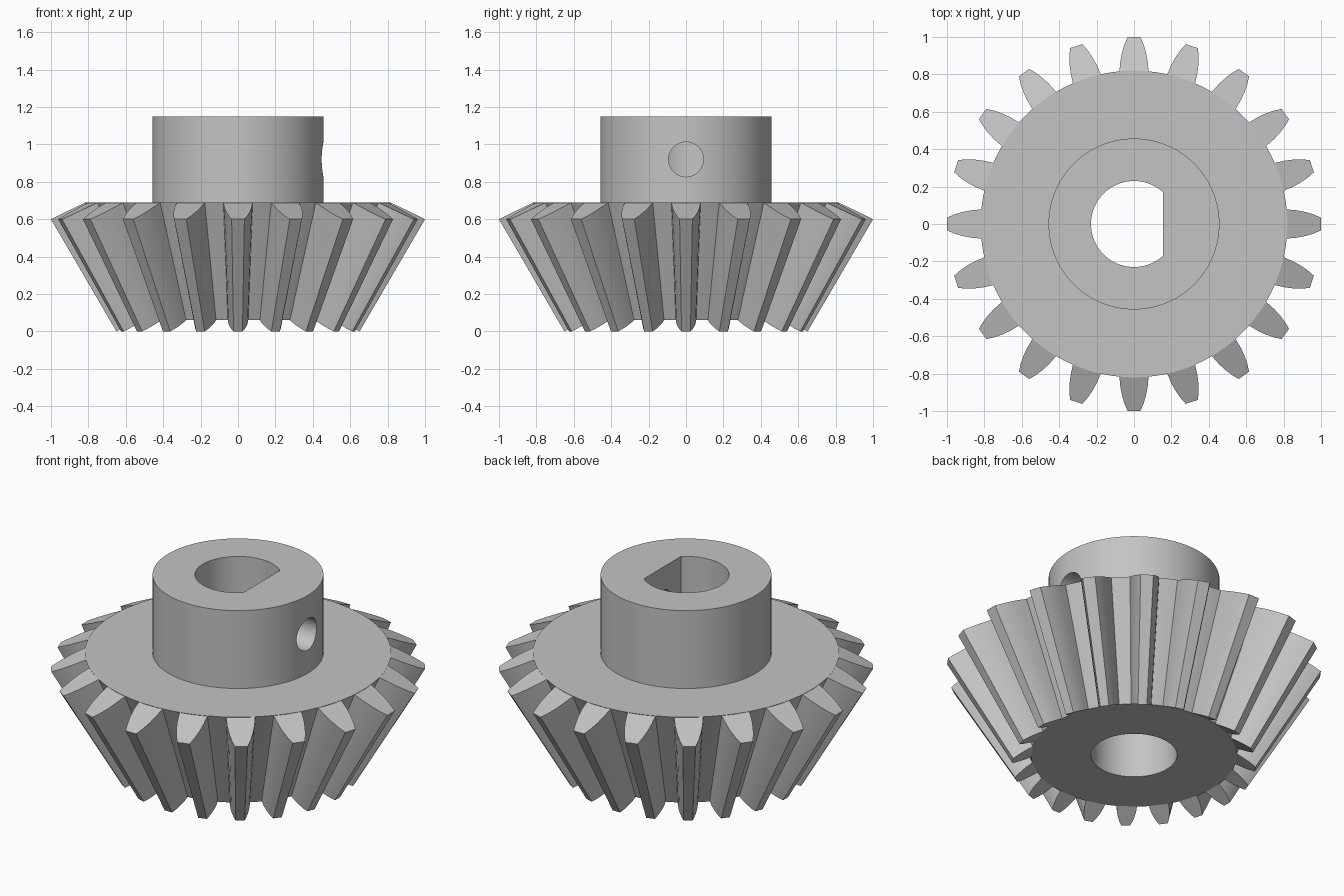
import bpy, bmesh, math
from mathutils import Vector, Matrix

if "Cube" in bpy.data.objects:
    bpy.data.objects.remove(bpy.data.objects["Cube"], do_unlink=True)

steel = bpy.data.materials.new("light grey metal")
steel.use_nodes = True
grey = (0.55, 0.55, 0.55, 1)
steel.diffuse_color = grey
steel.node_tree.nodes["Principled BSDF"].inputs["Base Color"].default_value = grey

TEETH = 20
SEGMENTS = 120
BORE = 0.23
FLAT_X = 0.16
FACE_Z = 0.69
HUB_Z = 1.15


def make_object(name, bm):
    bmesh.ops.recalc_face_normals(bm, faces=bm.faces)
    mesh = bpy.data.meshes.new(name)
    bm.to_mesh(mesh)
    bm.free()
    mesh.materials.append(steel)
    obj = bpy.data.objects.new(name, mesh)
    bpy.context.collection.objects.link(obj)
    return obj


def loft(bm, rings):
    """Skin matching point rings and cap both ends."""
    rings = [[bm.verts.new(p) for p in ring] for ring in rings]
    n = len(rings[0])
    for a, b in zip(rings, rings[1:]):
        for i in range(n):
            j = (i + 1) % n
            bm.faces.new((a[i], a[j], b[j], b[i]))
    bm.faces.new(rings[0])
    bm.faces.new(rings[-1])


def circle(r, z, max_x=9):
    angles = [math.tau * i / SEGMENTS for i in range(SEGMENTS)]
    return [Vector((r * math.cos(a), r * math.sin(a), z)) for a in angles
            if r * math.cos(a) <= max_x]


def smooth(obj):
    bpy.ops.object.select_all(action='DESELECT')
    obj.select_set(True)
    bpy.context.view_layer.objects.active = obj
    bpy.ops.object.shade_smooth_by_angle(angle=math.radians(30))


def cut(obj, name, rings, turn=None):
    """Subtract a lofted cutter from an object."""
    bm = bmesh.new()
    loft(bm, rings)
    if turn:
        bmesh.ops.transform(bm, matrix=turn, verts=bm.verts)
    cutter = make_object(name, bm)
    cutter.hide_render = True
    mod = obj.modifiers.new(name, 'BOOLEAN')
    mod.operation = 'DIFFERENCE'
    mod.solver = 'EXACT'
    mod.object = cutter
    bpy.context.view_layer.objects.active = obj
    bpy.ops.object.modifier_apply(modifier=name)
    bpy.data.objects.remove(cutter, do_unlink=True)


# Conical gear blank with the cylindrical hub on top
bm = bmesh.new()
loft(bm, [circle(r, z) for r, z in
          ((0.55, 0.06), (0.82, FACE_Z), (0.457, FACE_Z), (0.457, HUB_Z))])
body = make_object("gear_body_and_hub", bm)

# Round bore below, D-shaped bore in the hub, set screw hole on the left
cut(body, "round_bore", [circle(BORE, -0.1), circle(BORE, FACE_Z)])
cut(body, "flatted_bore", [circle(BORE, FACE_Z - 0.02, FLAT_X),
                           circle(BORE, HUB_Z + 0.1, FLAT_X)])
cut(body, "set_screw_hole", [circle(0.093, 0.05), circle(0.093, 0.6)],
    Matrix.Translation((0, 0, 0.92)) @ Matrix.Rotation(math.pi / 2, 4, 'Y'))
smooth(body)

# Tapered teeth: height fraction and half width of the large end
FLANK = ((-0.1, 0.08), (0, 0.078), (0.3, 0.073), (0.55, 0.064),
         (0.8, 0.05), (1, 0.034))


def tooth_ring(root, tip, scale):
    side = []
    for t, w in FLANK:
        p = Vector(root).lerp(Vector(tip), t)
        side.append(Vector((p.x, w * scale, min(p.z, FACE_Z - 0.002))))
    return side + [Vector((p.x, -p.y, p.z)) for p in reversed(side)]


small_end = tooth_ring((0.547, 0, 0.06), (0.65, 0, 0), 0.7)
large_end = tooth_ring((0.817, 0, FACE_Z), (1, 0, 0.6), 1)
bm = bmesh.new()
for i in range(TEETH):
    spin = Matrix.Rotation(math.tau * i / TEETH, 3, 'Z')
    loft(bm, [[spin @ p for p in ring] for ring in (small_end, large_end)])
smooth(make_object("gear_teeth", bm))
